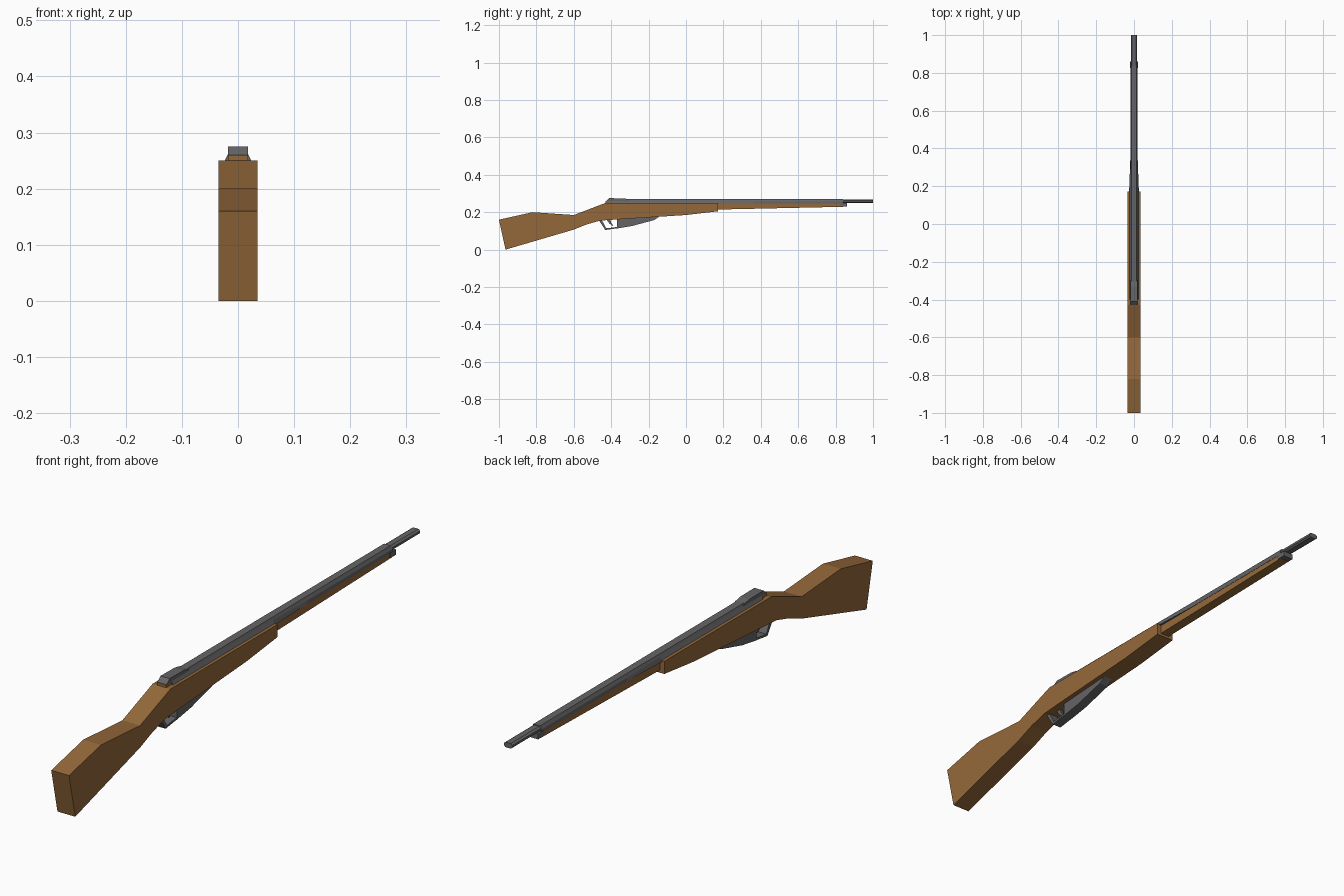
import bpy, bmesh

if "Cube" in bpy.data.objects:
    bpy.data.objects.remove(bpy.data.objects["Cube"])

def material(name, rgb):
    m = bpy.data.materials.new(name)
    m.diffuse_color = (*rgb, 1)
    m.use_nodes = True
    m.node_tree.nodes["Principled BSDF"].inputs["Base Color"].default_value = m.diffuse_color
    return m

wood = material("brown wood", (0.30, 0.14, 0.042))
steel = material("grey steel", (0.13, 0.13, 0.135))

def finish(name, bm, mat):
    bmesh.ops.recalc_face_normals(bm, faces=bm.faces)
    mesh = bpy.data.meshes.new(name)
    bm.to_mesh(mesh)
    bm.free()
    mesh.materials.append(mat)
    ob = bpy.data.objects.new(name, mesh)
    bpy.context.collection.objects.link(ob)
    return ob

def side_prism(name, profile, half, mat):
    """Extrude a (y, z) side profile across x."""
    bm = bmesh.new()
    f = bm.faces.new([bm.verts.new((-half, y, z)) for y, z in profile])
    r = bmesh.ops.extrude_face_region(bm, geom=[f])
    bmesh.ops.translate(bm, vec=(2 * half, 0, 0),
                        verts=[v for v in r["geom"] if isinstance(v, bmesh.types.BMVert)])
    return finish(name, bm, mat)

def loft(name, stations, mat):
    """Skin mirrored sections: each station is (y, [(half_width, z), ...] bottom to top)."""
    bm = bmesh.new()
    rings = []
    for y, half in stations:
        pts = half + [(-x, z) for x, z in reversed(half)]
        rings.append([bm.verts.new((x, y, z)) for x, z in pts])
    for a, b in zip(rings, rings[1:]):
        for i in range(len(a)):
            j = (i + 1) % len(a)
            bm.faces.new((a[i], a[j], b[j], b[i]))
    bm.faces.new(rings[0])
    bm.faces.new(rings[-1])
    return finish(name, bm, mat)

# Wooden stock, with butt, wrist and fore part
side_prism("stock", [(-1, 0.16), (-0.965, 0.0), (-0.6, 0.107), (-0.53, 0.135),
                     (-0.46, 0.155), (-0.36, 0.162), (0, 0.185), (0.172, 0.205),
                     (0.172, 0.25), (-0.43, 0.25), (-0.6, 0.185), (-0.82, 0.2)], 0.035, wood)
# Raised bed under the rear of the receiver
side_prism("receiver_bed", [(-0.43, 0.245), (-0.25, 0.245), (-0.25, 0.26), (-0.43, 0.26)], 0.018, wood)
# Slim front wood
side_prism("forend", [(0.16, 0.214), (0.84, 0.229), (0.84, 0.252), (0.16, 0.252)], 0.018, wood)

# Receiver cap with sloped rear
side_prism("receiver_cap", [(-0.43, 0.258), (-0.41, 0.275), (-0.33, 0.274),
                            (-0.30, 0.268), (-0.30, 0.258)], 0.018, steel)
# Receiver and barrel cover: flared at the receiver, narrow in front
wide = [(0.026, 0.246), (0.018, 0.261), (0.014, 0.2695)]
slim = [(0.019, 0.246), (0.019, 0.258), (0.013, 0.2695)]
loft("barrel_cover", [(-0.40, wide), (0.17, wide), (0.36, slim), (0.84, slim)], steel)
# Exposed muzzle
tube = [(0.010, 0.249), (0.017, 0.254), (0.017, 0.262), (0.010, 0.267)]
loft("muzzle", [(0.80, tube), (1.0, tube)], steel)
# Nose band under the muzzle
side_prism("nose_band", [(0.825, 0.231), (0.86, 0.231), (0.86, 0.25), (0.825, 0.25)], 0.02, steel)

# Magazine, trigger guard and trigger
side_prism("magazine", [(-0.37, 0.168), (-0.37, 0.113), (-0.29, 0.126),
                        (-0.17, 0.158), (-0.14, 0.178)], 0.018, steel)
side_prism("trigger_guard", [(-0.465, 0.156), (-0.432, 0.105), (-0.36, 0.115),
                             (-0.36, 0.122), (-0.426, 0.114), (-0.45, 0.158)], 0.018, steel)
side_prism("trigger", [(-0.425, 0.16), (-0.41, 0.14), (-0.395, 0.127),
                       (-0.39, 0.131), (-0.40, 0.143), (-0.405, 0.162)], 0.006, steel)
